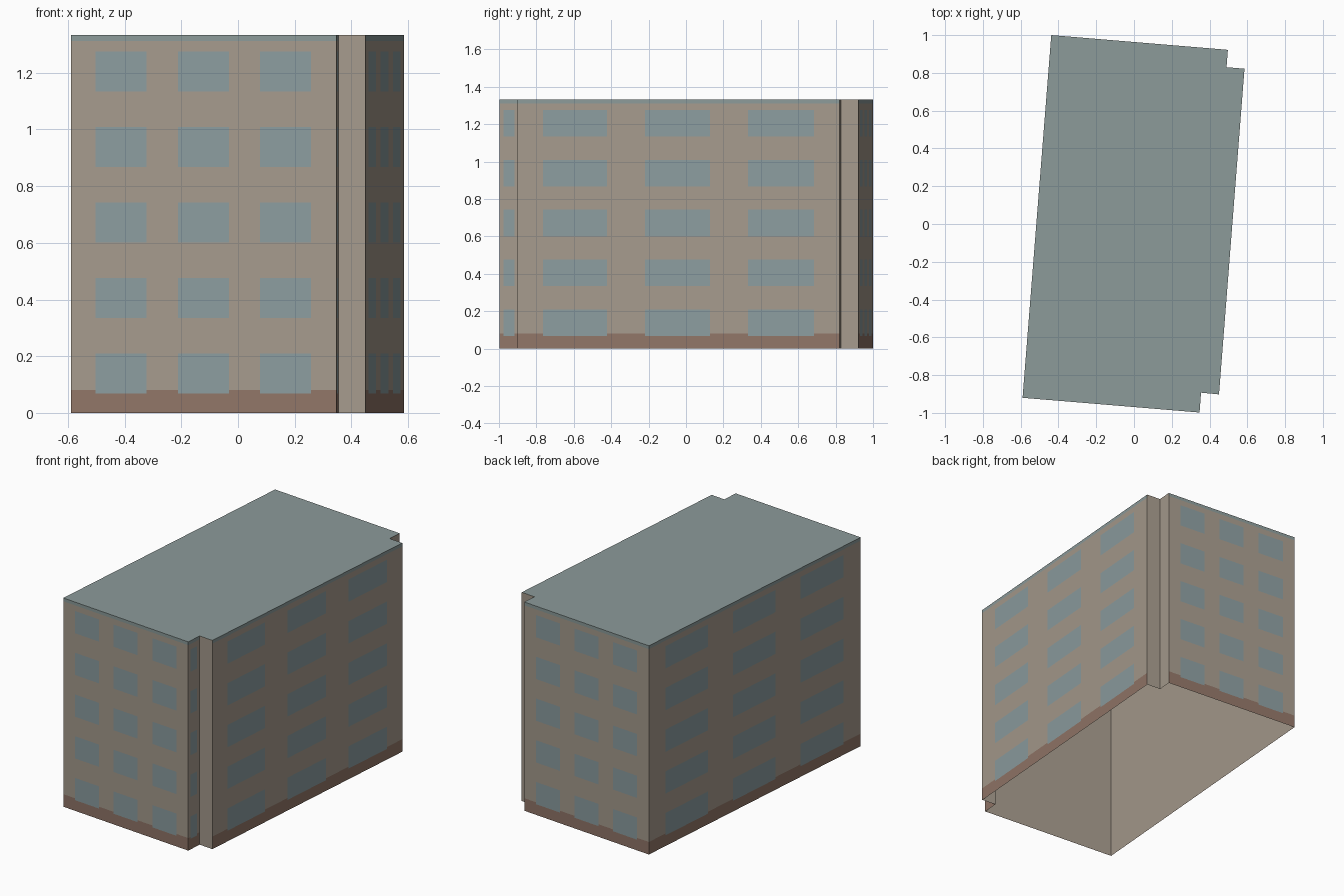
import bpy, bmesh
from mathutils import Vector

cube = bpy.data.objects.get("Cube")
if cube:
    bpy.data.objects.remove(cube, do_unlink=True)

HEIGHT, BASE_TOP, TRIM = 1.333, 0.08, 1.312
STOREYS, STOREY_STEP, SILL, PANE = 5, 0.2665, 0.068, 0.142


def linear(c):
    c /= 255
    return c / 12.92 if c <= 0.04045 else ((c + 0.055) / 1.055) ** 2.4


def material(name, *rgb):
    m = bpy.data.materials.new(name)
    m.use_nodes = True
    col = (*[linear(c) for c in rgb], 1)
    m.diffuse_color = col
    m.node_tree.nodes["Principled BSDF"].inputs["Base Color"].default_value = col
    return m


wall_tan = material("wall tan", 166, 155, 141)
window_blue = material("window blue grey", 140, 157, 160)
base_brown = material("base brown", 145, 118, 104)
roof_grey = material("roof grey green", 140, 155, 154)


def make_object(name, bm, mats):
    bmesh.ops.remove_doubles(bm, verts=bm.verts, dist=1e-5)
    me = bpy.data.meshes.new(name)
    bm.to_mesh(me)
    bm.free()
    for m in mats:
        me.materials.append(m)
    ob = bpy.data.objects.new(name, me)
    bpy.context.collection.objects.link(ob)


# Footprint, counter-clockwise from the front corner, with two notched corners
corners = [Vector(p) for p in [
    (-0.59, -0.92), (0.347, -0.998), (0.355, -0.893), (0.45, -0.902),
    (0.585, 0.822), (0.49, 0.83), (0.497, 0.922), (-0.438, 1.0)]]
n = len(corners)

# Window spans along each wall as fractions; notch returns are plain
end_panes = [(0.093, 0.285), (0.403, 0.595), (0.713, 0.905)]
side_panes = [(0.079, 0.278), (0.396, 0.598), (0.716, 0.92)]
panes = {0: end_panes, 1: [(0.2, 0.78)], 4 - 1: side_panes,
         6: end_panes, 7: side_panes}
rows = [(SILL + i * STOREY_STEP, SILL + PANE + i * STOREY_STEP) for i in range(STOREYS)]


def inside(value, spans):
    return any(a < value < b for a, b in spans)


# Outer walls: each cut into a grid, coloured by height and window span
bm = bmesh.new()
levels = sorted({0, BASE_TOP, TRIM, HEIGHT, *[z for r in rows for z in r]})
for i, a in enumerate(corners):
    b = corners[(i + 1) % n]
    spans = panes.get(i, [])
    cuts = [0, *[t for s in spans for t in s], 1]
    for t0, t1 in zip(cuts, cuts[1:]):
        for z0, z1 in zip(levels, levels[1:]):
            p, q = a.lerp(b, t0), a.lerp(b, t1)
            f = bm.faces.new([bm.verts.new((v.x, v.y, z)) for v, z in
                              ((p, z0), (q, z0), (q, z1), (p, z1))])
            z = (z0 + z1) / 2
            if spans:
                if inside((t0 + t1) / 2, spans) and inside(z, rows):
                    f.material_index = 1
                elif z < BASE_TOP:
                    f.material_index = 2
                elif z > TRIM:
                    f.material_index = 3
make_object("outer_walls", bm, [wall_tan, window_blue, base_brown, roof_grey])

# Flat roof
bm = bmesh.new()
bm.faces.new([bm.verts.new((c.x, c.y, HEIGHT)) for c in corners])
make_object("roof", bm, [roof_grey])


# Plain inner lining, visible through the open underside
def inward(a, b):
    d = (b - a).normalized()
    return Vector((-d.y, d.x))


lining = [c + 0.003 * (inward(corners[i - 1], c) + inward(c, corners[(i + 1) % n]))
          for i, c in enumerate(corners)]
bm = bmesh.new()
for i, a in enumerate(lining):
    b = lining[(i + 1) % n]
    bm.faces.new([bm.verts.new((v.x, v.y, z)) for v, z in
                  ((b, 0), (a, 0), (a, HEIGHT - 0.003), (b, HEIGHT - 0.003))])
make_object("inner_lining", bm, [wall_tan])
